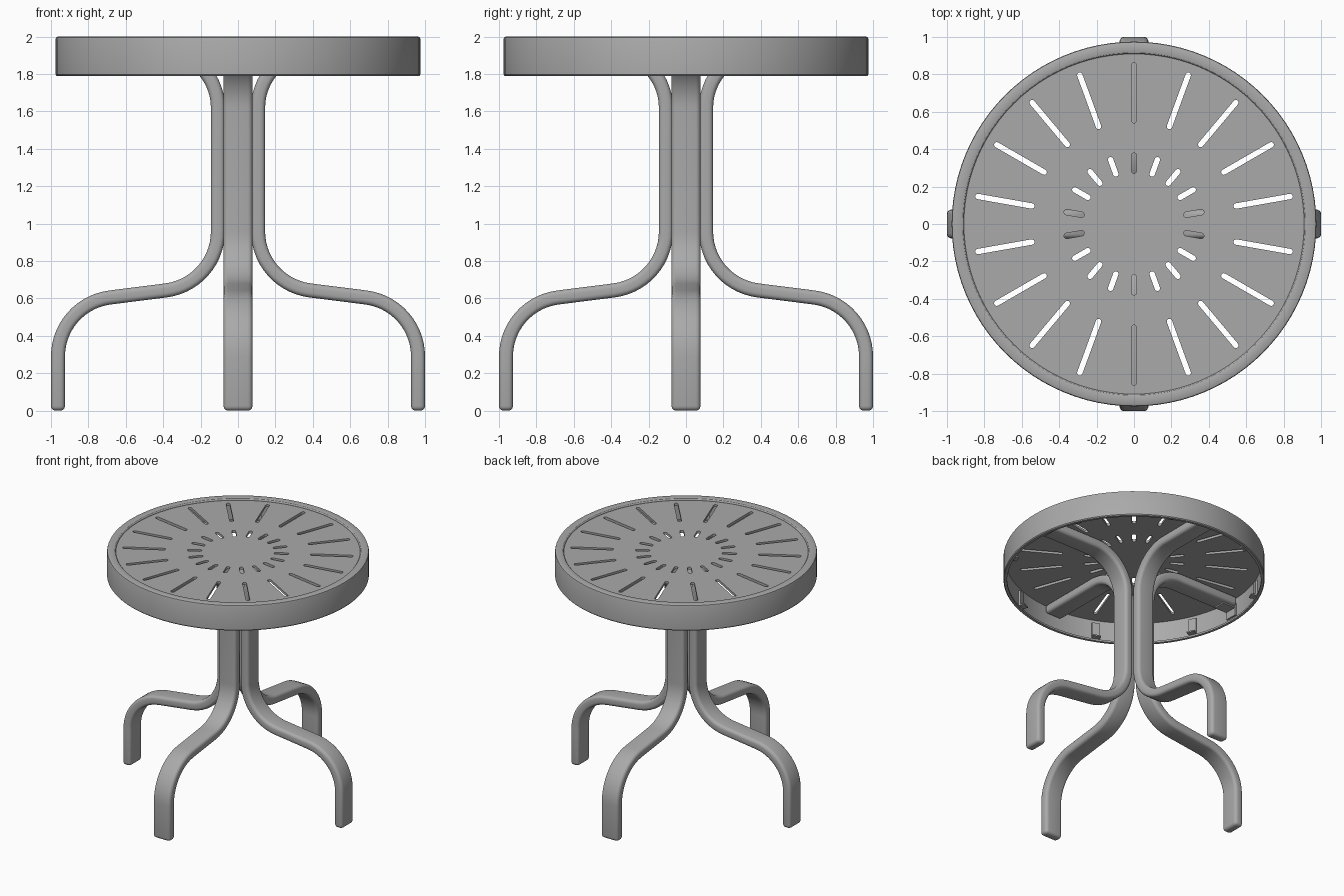
import bpy, bmesh
from math import radians, cos, sin, tan, pi, tau
from mathutils import Vector, Matrix

if "Cube" in bpy.data.objects:
    bpy.data.objects.remove(bpy.data.objects["Cube"], do_unlink=True)

grey = bpy.data.materials.new("grey_painted_metal")
grey.use_nodes = True
COLOUR = (0.40, 0.40, 0.40, 1)
grey.diffuse_color = COLOUR
grey.node_tree.nodes["Principled BSDF"].inputs["Base Color"].default_value = COLOUR


def make(name, bm):
    bmesh.ops.recalc_face_normals(bm, faces=bm.faces)
    me = bpy.data.meshes.new(name)
    bm.to_mesh(me)
    bm.free()
    me.materials.append(grey)
    ob = bpy.data.objects.new(name, me)
    bpy.context.collection.objects.link(ob)
    return ob


def activate(ob):
    bpy.ops.object.select_all(action="DESELECT")
    ob.select_set(True)
    bpy.context.view_layer.objects.active = ob


def finish(ob):
    activate(ob)
    for mod in list(ob.modifiers):
        bpy.ops.object.modifier_apply(modifier=mod.name)
    bpy.ops.object.shade_smooth_by_angle(angle=radians(32))


def fillet(a, corner, b, t, steps=14):
    """Arc points rounding a corner, starting t away from it."""
    u, v = (a - corner).normalized(), (b - corner).normalized()
    half = u.angle(v) / 2
    centre = corner + (u + v).normalized() * (t / cos(half))
    radius = t * tan(half)
    p, q = (corner + u * t - centre) / radius, (corner + v * t - centre) / radius
    sweep = p.angle(q)
    return [centre + radius * (p * sin(sweep * (1 - k / steps)) + q * sin(sweep * k / steps)) / sin(sweep)
            for k in range(steps + 1)]


def box(bm, centre, size, angle):
    m = Matrix.Rotation(angle, 4, "Z") @ Matrix.Translation(centre) @ Matrix.Diagonal((*size, 1))
    bmesh.ops.create_cube(bm, size=1, matrix=m)


# Bent bar legs: a rectangular section swept along a filleted path, then rounded
WIDTH, THICK = 0.155, 0.075
corners = [Vector(c) for c in ((0.9625, 0), (0.9625, 0.57), (0.1075, 0.678), (0.1075, 1.927), (0.945, 1.927))]
path = [corners[0]]
for i, t in ((1, 0.28), (2, 0.28), (3, 0.307)):
    path += fillet(corners[i - 1], corners[i], corners[i + 1], t)
path.append(corners[-1])


def leg(name, angle):
    bm = bmesh.new()
    rings = []
    for i, p in enumerate(path):
        d = (path[min(i + 1, len(path) - 1)] - path[max(i - 1, 0)]).normalized()
        n = Vector((-d.y, d.x)) * THICK / 2
        ring = []
        for side, w in ((1, 1), (1, -1), (-1, -1), (-1, 1)):
            q = p + n * side
            ring.append(bm.verts.new((q.x, w * WIDTH / 2, q.y)))
        rings.append(ring)
    for a, b in zip(rings, rings[1:]):
        for j in range(4):
            k = (j + 1) % 4
            bm.faces.new((a[j], a[k], b[k], b[j]))
    bm.faces.new(rings[0])
    bm.faces.new(rings[-1])
    bm.transform(Matrix.Rotation(angle, 4, "Z"))
    ob = make(name, bm)
    bevel = ob.modifiers.new("round_edges", "BEVEL")
    bevel.width, bevel.segments = 0.025, 4
    bevel.limit_method, bevel.angle_limit = "ANGLE", radians(40)
    finish(ob)


for k, side in enumerate(("left", "back", "right", "front")):
    leg(side + "_leg", k * pi / 2)

# Rim: thin turned band with a rounded lip on top and a small hem below
SEGMENTS = 96
profile = [(0.975, 1.797), (0.975, 1.988), (0.972, 1.996), (0.964, 2.0), (0.925, 2.0), (0.915, 1.997),
           (0.91, 1.991), (0.908, 1.97), (0.96, 1.97), (0.96, 1.805), (0.948, 1.805), (0.948, 1.79), (0.969, 1.79)]
bm = bmesh.new()
turns = [[bm.verts.new((r * cos(a), r * sin(a), z)) for r, z in profile]
         for a in (tau * s / SEGMENTS for s in range(SEGMENTS))]
for s in range(SEGMENTS):
    a, b = turns[s], turns[(s + 1) % SEGMENTS]
    for j in range(len(profile)):
        k = (j + 1) % len(profile)
        bm.faces.new((a[j], b[j], b[k], a[k]))
finish(make("top_rim", bm))

# Top panel with two rings of round-ended slots cut through
bm = bmesh.new()
bmesh.ops.create_cone(bm, cap_ends=True, segments=SEGMENTS, radius1=0.93, radius2=0.93, depth=0.02,
                      matrix=Matrix.Translation((0, 0, 1.975)))
panel = make("top_panel", bm)

bm = bmesh.new()
for k in range(18):
    turn = Matrix.Rotation(pi / 2 + k * tau / 18, 4, "Z")
    for inner, outer in ((0.27, 0.38), (0.54, 0.862)):
        h = 0.0145
        outline = []
        for centre, start in ((outer - h, -pi / 2), (inner + h, pi / 2)):
            for s in range(7):
                a = start + pi * s / 6
                outline.append(bm.verts.new(turn @ Vector((centre + h * cos(a), h * sin(a), 1.9))))
        face = bm.faces.new(outline)
        new = bmesh.ops.extrude_face_region(bm, geom=[face])["geom"]
        bmesh.ops.translate(bm, vec=(0, 0, 0.2), verts=[v for v in new if isinstance(v, bmesh.types.BMVert)])
cutter = make("slot_cutter", bm)
cutter.hide_render = True
cut = panel.modifiers.new("slots", "BOOLEAN")
cut.operation, cut.solver, cut.object = "DIFFERENCE", "EXACT", cutter
finish(panel)
bpy.data.objects.remove(cutter, do_unlink=True)

# Spring clips around the inside of the rim
bm = bmesh.new()
for k in range(8):
    a = (k + 0.5) * tau / 8
    box(bm, (0.949, 0, 1.875), (0.014, 0.06, 0.13), a)
    box(bm, (0.93, 0, 1.815), (0.04, 0.06, 0.01), a)
finish(make("rim_clips", bm))

# Brackets under the ends of the two side legs
bm = bmesh.new()
for a in (0, pi):
    box(bm, (0.885, 0, 1.885), (0.11, 0.1, 0.012), a)
    box(bm, (0.95, 0, 1.87), (0.014, 0.1, 0.1), a)
finish(make("leg_brackets", bm))
